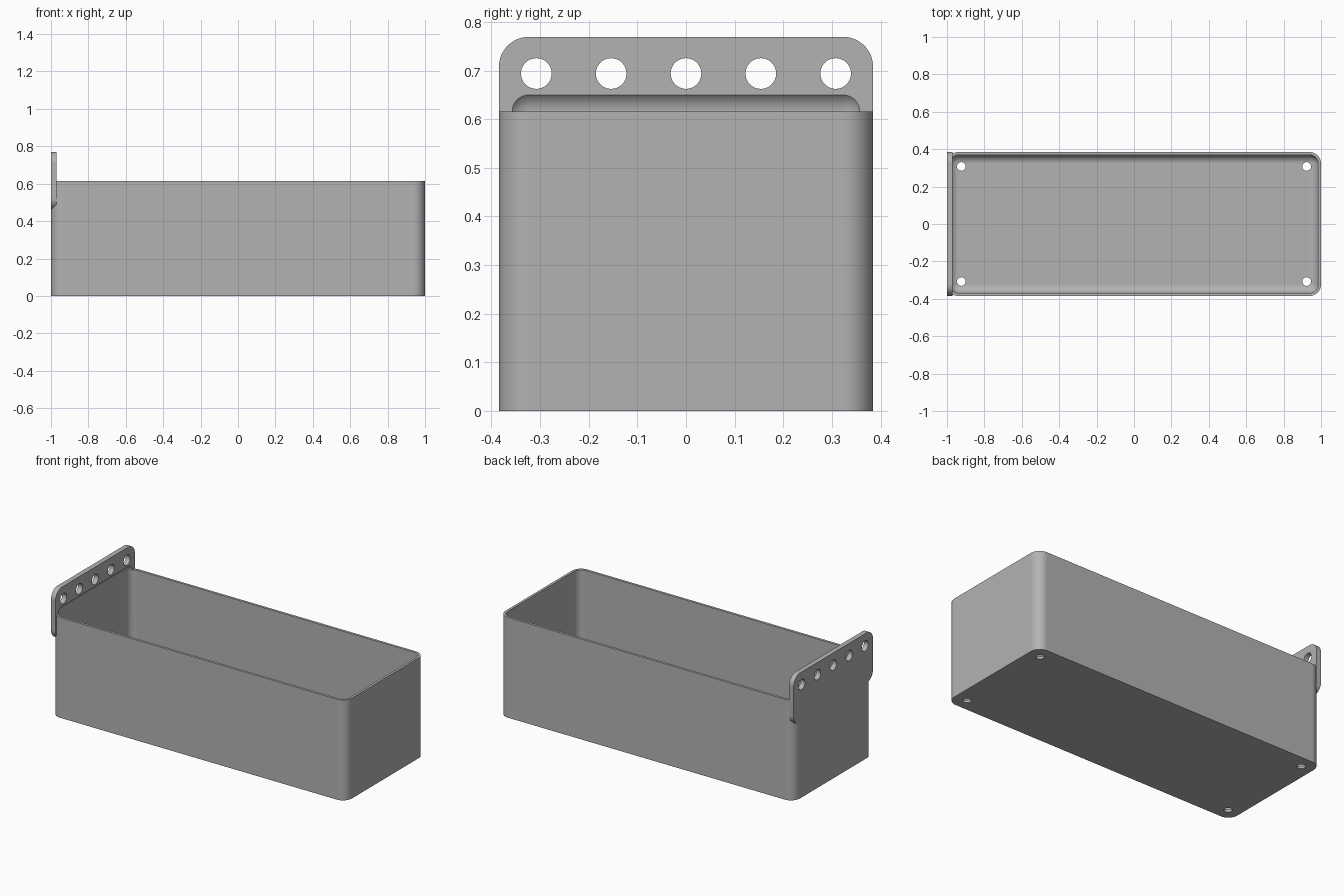
import bpy
import bmesh
import math
from mathutils import Matrix, Vector

if "Cube" in bpy.data.objects:
    bpy.data.objects.remove(bpy.data.objects["Cube"], do_unlink=True)

U = 1 / 65                      # one design step
LENGTH, WIDTH, HEIGHT = 130 * U, 50 * U, 40 * U
WALL, PLATE = U, 2 * U
OUTER_R, INNER_R = 4 * U, 3 * U

grey = bpy.data.materials.new("plain grey")
grey.use_nodes = True
colour = (0.45, 0.45, 0.45, 1)
grey.diffuse_color = colour
grey.node_tree.nodes["Principled BSDF"].inputs["Base Color"].default_value = colour


def make_object(name, bm):
    mesh = bpy.data.meshes.new(name)
    bmesh.ops.recalc_face_normals(bm, faces=bm.faces[:])
    bm.to_mesh(mesh)
    bm.free()
    mesh.materials.append(grey)
    obj = bpy.data.objects.new(name, mesh)
    bpy.context.collection.objects.link(obj)
    return obj


def rounded_box(name, low, high, radius, axis=None):
    """Box with rounded edges: all of them, or only those along one axis."""
    low, high = Vector(low), Vector(high)
    bm = bmesh.new()
    bmesh.ops.create_cube(bm, size=1)
    bmesh.ops.scale(bm, vec=high - low, verts=bm.verts)
    bmesh.ops.translate(bm, vec=(low + high) / 2, verts=bm.verts)
    edges = [e for e in bm.edges if axis is None or
             abs((e.verts[0].co - e.verts[1].co).normalized()[axis]) > 0.9]
    bmesh.ops.bevel(bm, geom=edges, offset=radius, offset_type='OFFSET',
                    segments=12, profile=0.5, affect='EDGES', clamp_overlap=False)
    return make_object(name, bm)


def drills(name, centres, radius, depth, rotation=Matrix()):
    """A row of separate cylinders used as one cutter."""
    bm = bmesh.new()
    for c in centres:
        bmesh.ops.create_cone(bm, cap_ends=True, segments=40, radius1=radius,
                              radius2=radius, depth=depth,
                              matrix=Matrix.Translation(c) @ rotation)
    return make_object(name, bm)


def combine(target, other, operation):
    bpy.ops.object.select_all(action='DESELECT')
    target.select_set(True)
    bpy.context.view_layer.objects.active = target
    mod = target.modifiers.new(operation.title(), 'BOOLEAN')
    mod.operation, mod.object, mod.solver = operation, other, 'EXACT'
    bpy.ops.object.modifier_apply(modifier=mod.name)
    bpy.data.objects.remove(other, do_unlink=True)


x, y = LENGTH / 2, WIDTH / 2

# Outer shell of the bin, with rounded upright corners
storage_bin = rounded_box("storage_bin", (-x, -y, 0), (x, y, HEIGHT), OUTER_R, axis=2)

# Hanging plate on the end wall
plate = rounded_box("hanging_plate", (-x, -y, 30 * U), (-x + PLATE, y, 50 * U),
                    OUTER_R, axis=0)
combine(storage_bin, plate, 'UNION')

# Cavity with filleted floor; its rounded top bites into the plate
cavity = rounded_box("cavity", (-x + WALL, -y + WALL, WALL),
                     (x - WALL, y - WALL, HEIGHT + INNER_R), INNER_R)
combine(storage_bin, cavity, 'DIFFERENCE')

# Five hanging holes through the plate
hanging = drills("hanging_holes",
                 [(-x + PLATE / 2, i * 10 * U, 45.1 * U) for i in range(-2, 3)],
                 2.05 * U, 4 * PLATE, Matrix.Rotation(math.pi / 2, 4, 'Y'))
combine(storage_bin, hanging, 'DIFFERENCE')

# Four drain holes through the floor
drains = drills("drain_holes",
                [(sx * 60 * U, sy * 20 * U, 0) for sx in (-1, 1) for sy in (-1, 1)],
                1.5 * U, 6 * U)
combine(storage_bin, drains, 'DIFFERENCE')

# Smooth fillets, crisp edges, flat walls
storage_bin.select_set(True)
bpy.context.view_layer.objects.active = storage_bin
bpy.ops.object.shade_smooth_by_angle(angle=math.radians(30))
weighted = storage_bin.modifiers.new("Flat walls", 'WEIGHTED_NORMAL')
weighted.keep_sharp = True
